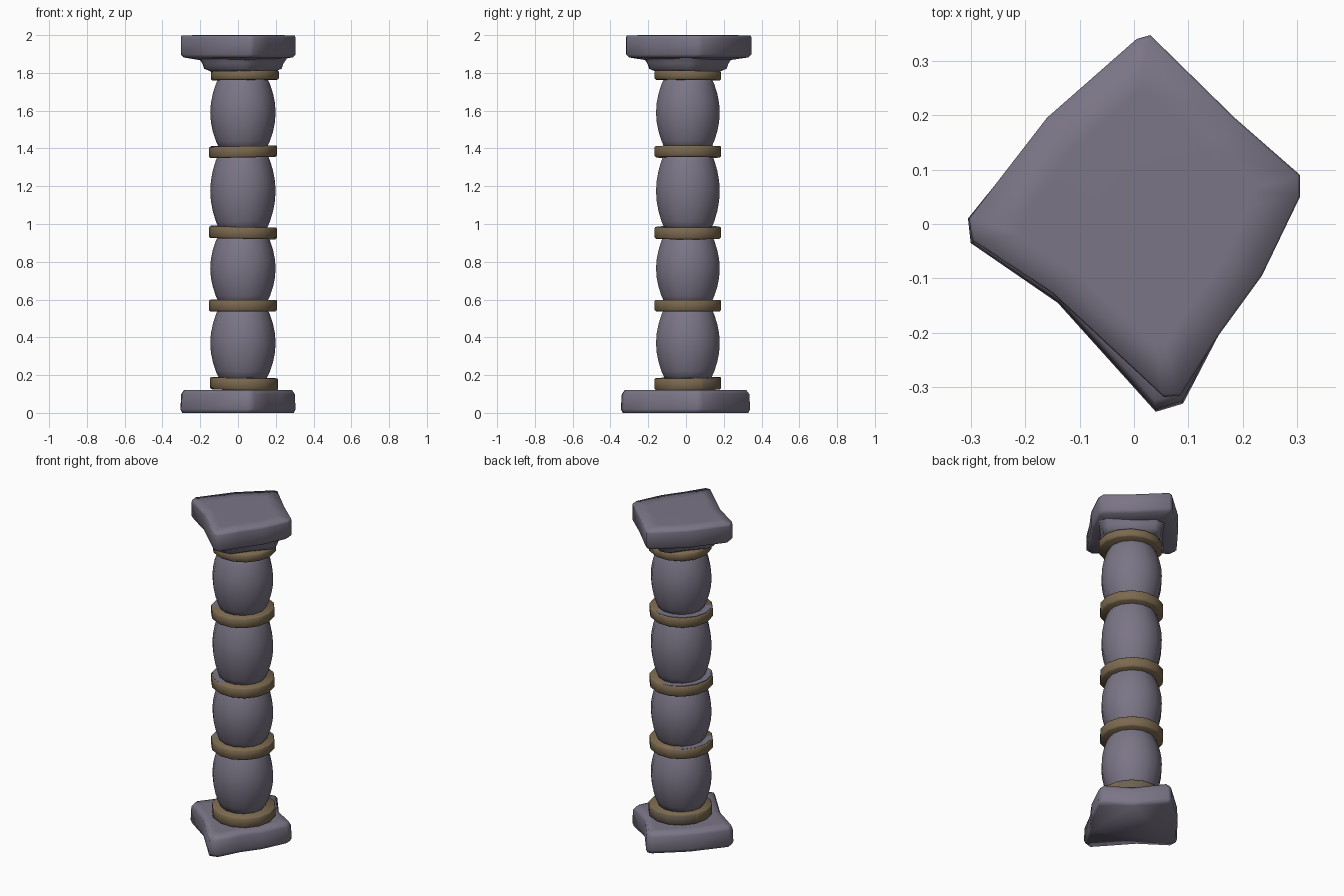
import bpy, bmesh, math
from mathutils import Vector

if "Cube" in bpy.data.objects:
    bpy.data.objects.remove(bpy.data.objects["Cube"])

AXIS = Vector((0.026, 0.01, 0))


def material(name, rgb):
    m = bpy.data.materials.new(name)
    m.use_nodes = True
    m.diffuse_color = (*rgb, 1)
    m.node_tree.nodes["Principled BSDF"].inputs["Base Color"].default_value = (*rgb, 1)
    return m


stone = material("purple grey stone", (0.198, 0.178, 0.238))
bronze = material("dull bronze", (0.2, 0.142, 0.078))
weathered = material("weathered bronze", (0.155, 0.12, 0.085))


def loft(name, rings, mat, angle):
    """Skin a stack of equal-length point loops and close both ends."""
    bm = bmesh.new()
    loops = [[bm.verts.new(p) for p in ring] for ring in rings]
    n = len(loops[0])
    for a, b in zip(loops, loops[1:]):
        for i in range(n):
            j = (i + 1) % n
            bm.faces.new((a[i], a[j], b[j], b[i]))
    bm.faces.new(loops[0][::-1])
    bm.faces.new(loops[-1])
    bmesh.ops.recalc_face_normals(bm, faces=bm.faces)
    mesh = bpy.data.meshes.new(name)
    bm.to_mesh(mesh)
    bm.free()
    mesh.materials.append(mat)
    obj = bpy.data.objects.new(name, mesh)
    bpy.context.collection.objects.link(obj)
    bpy.ops.object.select_all(action='DESELECT')
    obj.select_set(True)
    bpy.context.view_layer.objects.active = obj
    bpy.ops.object.shade_smooth_by_angle(angle=math.radians(angle))
    return obj


def turned(name, profile, mat, sides, tilt=(0, 0), shift=0):
    """Round part from (radius, z) pairs; tilt leans its loops in x and y."""
    rings = []
    for r, z in profile:
        ring = []
        for i in range(sides):
            a = math.tau * i / sides
            x, y = r * math.cos(a), r * math.sin(a)
            ring.append(AXIS + Vector((x + shift, y, z + tilt[0] * x + tilt[1] * y)))
        rings.append(ring)
    return loft(name, rings, mat, 75)


def slab(name, outline, levels):
    """Worn slab from (scale, z) levels of one outline."""
    loft(name, [[(x * s, y * s, z) for x, y in outline] for s, z in levels], stone, 85)


# Worn square base, turned on its corner
base_outline = [(-0.305, 0.01), (-0.3, -0.035), (-0.14, -0.145), (0.04, -0.345),
                (0.09, -0.33), (0.155, -0.205), (0.235, -0.095), (0.305, 0.05),
                (0.305, 0.09), (0.16, 0.178), (0.035, 0.34), (0.005, 0.335),
                (-0.16, 0.19)]
slab("base_slab", base_outline,
     [(0.97, 0), (1, 0.02), (0.985, 0.1), (0.94, 0.12), (0.75, 0.122)])

# Worn square top slab
cap_outline = [(-0.303, 0.01), (-0.297, -0.03), (-0.15, -0.127), (0.055, -0.318),
               (0.085, -0.315), (0.155, -0.205), (0.235, -0.095), (0.305, 0.05),
               (0.305, 0.09), (0.185, 0.195), (0.03, 0.347), (0.005, 0.34),
               (-0.16, 0.195)]
slab("cap_slab", cap_outline,
     [(0.68, 1.868), (0.95, 1.882), (1, 1.898), (1, 1.985), (0.985, 1.998), (0.7, 2.0)])

# Square neck tapering down below the top slab
neck = []
for s, z in ((0.165, 1.805), (0.205, 1.822), (0.215, 1.85), (0.235, 1.88)):
    ring = []
    for k in range(4):
        a = math.radians(90 * k + 6)
        for da in (-0.13, 0.13, math.pi / 4):
            r = s if da < 0.5 else s * 0.76
            ring.append(AXIS + Vector((r * math.cos(a + da), r * math.sin(a + da), z)))
    neck.append(ring)
loft("neck_block", neck, stone, 75)

# Barrel-shaped shaft drums
for n, (lo, hi) in enumerate(((0.17, 0.57), (0.57, 0.96), (0.96, 1.39), (1.39, 1.79))):
    profile = []
    for i in range(9):
        t = i / 8
        profile.append((0.12 + 0.053 * math.sin(math.pi * t) ** 0.85, lo + t * (hi - lo)))
    turned(f"shaft_drum_{n + 1}", profile, stone, 14)

# Bronze bands, each leaning a little: bottom, top, lean in x and y, shift
bands = ((0.122, 0.186, -0.02, 0.015, 0.006), (0.537, 0.598, 0, 0, 0),
         (0.922, 0.984, -0.02, 0, 0), (1.352, 1.412, 0.02, 0, 0),
         (1.762, 1.81, 0.01, -0.01, 0.01))
for n, (lo, hi, tx, ty, shift) in enumerate(bands):
    band = turned(f"bronze_band_{n + 1}",
                  [(0.172, lo), (0.18, lo + 0.008), (0.18, hi - 0.005), (0.176, hi)],
                  bronze, 14, (tx, ty), shift)
    # The lowest band is weathered on its back
    if n == 0:
        band.data.materials.append(weathered)
        for face in band.data.polygons:
            face.material_index = int(face.normal.y > 0.3)

# Stone lips of the drums, showing through the right side of the middle bands
lips = ((-0.02, 0.005, -0.002), (-0.03, 0.004, 0), (-0.022, 0.018, -0.001))
for n, (lx, ly, rise) in enumerate(lips):
    lo, hi, tx, ty, shift = bands[n + 1]
    turned(f"stone_lip_{n + 1}", [(0.172, hi - 0.012), (0.172, hi + rise)],
           stone, 14, (tx + lx, ty + ly))
